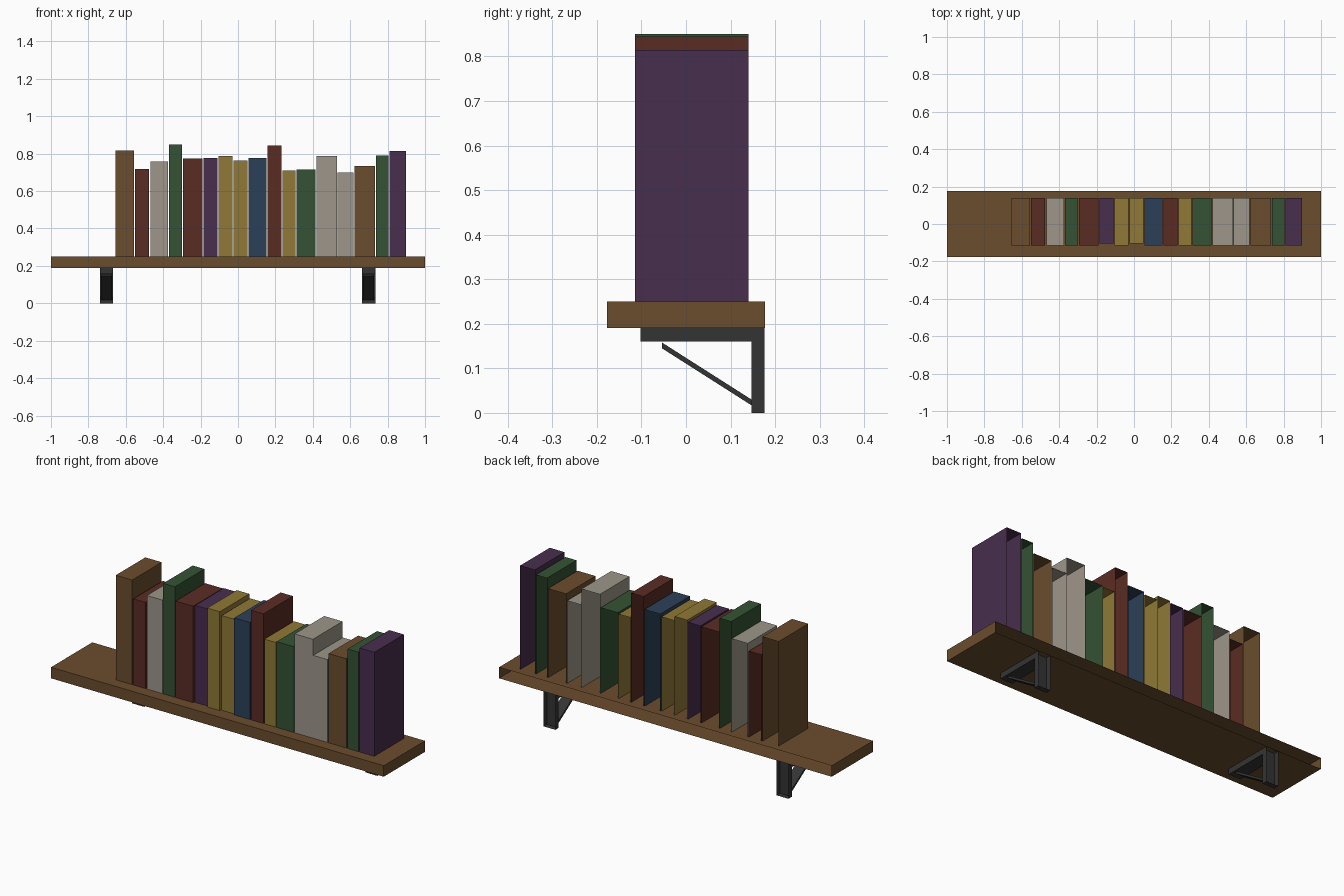
import bpy
import bmesh
from mathutils import Vector

cube = bpy.data.objects.get("Cube")
if cube:
    bpy.data.objects.remove(cube, do_unlink=True)


def linear(c):
    c /= 255
    return c / 12.92 if c <= 0.04045 else ((c + 0.055) / 1.055) ** 2.4


def material(name, *rgb):
    mat = bpy.data.materials.new(name)
    colour = [linear(c) for c in rgb] + [1]
    mat.use_nodes = True
    mat.diffuse_color = colour
    mat.node_tree.nodes["Principled BSDF"].inputs["Base Color"].default_value = colour
    return mat


brown = material("brown_wood", 107, 77, 45)
red = material("dark_red", 90, 44, 36)
cream = material("pale_grey", 157, 150, 138)
green = material("dark_green", 52, 82, 52)
yellow = material("mustard", 144, 121, 54)
blue = material("navy_blue", 44, 64, 88)
purple = material("deep_purple", 72, 46, 78)
iron = material("black_iron", 52, 52, 52)

BACK, DOWN = Vector((0, 1, 0)), Vector((0, 0, -1))


def add_object(name, bm, mat):
    mesh = bpy.data.meshes.new(name)
    bm.to_mesh(mesh)
    bm.free()
    mesh.materials.append(mat)
    obj = bpy.data.objects.new(name, mesh)
    bpy.context.collection.objects.link(obj)
    return obj


def open_box(name, low, high, mat, missing=(BACK,)):
    """Box between two corners, without the faces that point in the missing directions."""
    bm = bmesh.new()
    bmesh.ops.create_cube(bm, size=1)
    low, high = Vector(low), Vector(high)
    for v in bm.verts:
        v.co = (low + high) / 2 + v.co * (high - low)
    bm.normal_update()
    gone = [f for f in bm.faces if any(f.normal.dot(d) > 0.9 for d in missing)]
    bmesh.ops.delete(bm, geom=gone, context='FACES')
    return add_object(name, bm, mat)


# Shelf board, open on the wall side
SHELF_TOP, SHELF_BOTTOM = 0.25, 0.19
open_box("shelf_board", (-1, -0.177, SHELF_BOTTOM), (1, 0.177, SHELF_TOP), brown)

# Books: left edge, right edge, top, colour
books = [
    (-0.655, -0.557, 0.818, brown), (-0.55, -0.475, 0.718, red),
    (-0.468, -0.373, 0.758, cream), (-0.37, -0.30, 0.85, green),
    (-0.295, -0.19, 0.774, red), (-0.184, -0.11, 0.777, purple),
    (-0.105, -0.03, 0.787, yellow), (-0.025, 0.05, 0.764, yellow),
    (0.057, 0.152, 0.777, blue), (0.158, 0.232, 0.845, red),
    (0.238, 0.307, 0.71, yellow), (0.312, 0.415, 0.716, green),
    (0.42, 0.53, 0.787, cream), (0.532, 0.617, 0.70, cream),
    (0.624, 0.732, 0.735, brown), (0.738, 0.805, 0.79, green),
    (0.811, 0.899, 0.815, purple),
]
for i, (x0, x1, top, mat) in enumerate(books, 1):
    front = -0.105 if i in (6, 8) else -0.114
    open_box(f"book_{i}", (x0, front, SHELF_TOP), (x1, 0.14, top), mat, (BACK, DOWN))

# Wall brackets: post, arm and slanted brace
for side, x in (("right", -0.703), ("left", 0.698)):
    w = 0.036
    open_box(f"bracket_post_{side}", (x - w, 0.147, 0), (x + w, 0.176, SHELF_BOTTOM), iron)
    open_box(f"bracket_arm_{side}", (x - w, -0.102, 0.16), (x + w, 0.147, SHELF_BOTTOM), iron)
    brace = open_box(f"bracket_brace_{side}", (x - 0.03, -0.054, 0.145),
                     (x + 0.03, 0.147, 0.158), iron)
    for v in brace.data.vertices:
        if v.co.y > 0:
            v.co.z -= 0.128
